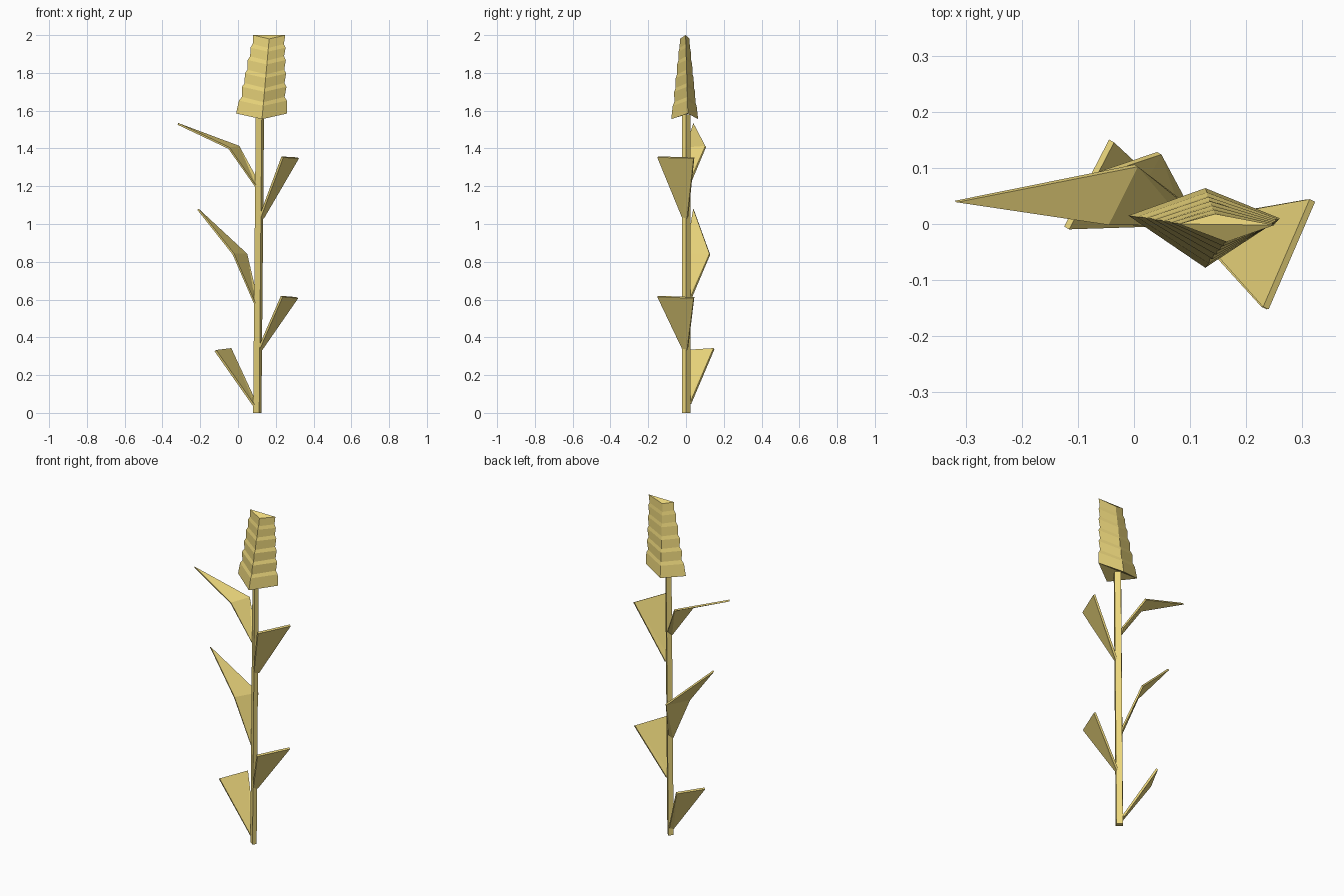
import bpy, bmesh

if "Cube" in bpy.data.objects:
    bpy.data.objects.remove(bpy.data.objects["Cube"])

straw = bpy.data.materials.new("straw")
straw.diffuse_color = (0.83, 0.67, 0.20, 1)
straw.use_nodes = True
straw.node_tree.nodes["Principled BSDF"].inputs["Base Color"].default_value = straw.diffuse_color


def make(name, verts, faces, thickness=0):
    me = bpy.data.meshes.new(name)
    me.from_pydata(verts, [], faces)
    bm = bmesh.new()
    bm.from_mesh(me)
    bmesh.ops.recalc_face_normals(bm, faces=bm.faces)
    bm.to_mesh(me)
    bm.free()
    ob = bpy.data.objects.new(name, me)
    bpy.context.collection.objects.link(ob)
    me.materials.append(straw)
    if thickness:
        mod = ob.modifiers.new("thickness", 'SOLIDIFY')
        mod.thickness = thickness
        mod.offset = 0
    return ob


def loft(name, rings):
    """Skin a stack of four-cornered rings and cap both ends."""
    verts = [v for r in rings for v in r]
    faces = [(4*i + j, 4*i + (j+1) % 4, 4*i + 4 + (j+1) % 4, 4*i + 4 + j)
             for i in range(len(rings) - 1) for j in range(4)]
    n = len(verts)
    faces += [(0, 1, 2), (0, 2, 3), (n-4, n-3, n-2), (n-4, n-2, n-1)]
    return make(name, verts, faces)


# Four-sided stem, leaning slightly to the right
def stem_ring(z, dx):
    return [(0.08 + dx, 0.003, z), (0.112 + dx, -0.022, z),
            (0.124 + dx, 0, z), (0.1 + dx, 0.025, z)]


loft("stem", [stem_ring(0, 0), stem_ring(1.58, 0.014)])


# Seed head: tapering diamond section with pinched bands
def head_ring(z, s):
    t = (z - 1.555) / 0.425
    mix = lambda a, b: a + (b - a) * t
    cx = mix(0.127, 0.165)
    lift = mix(0.03, 0.02)
    return [(cx + (mix(-0.01, 0.08) - cx) * s, mix(0.015, 0), z + lift),
            (cx, mix(-0.078, -0.032) * s, z),
            (cx + (mix(0.26, 0.25) - cx) * s, mix(0.01, -0.002), z + lift),
            (cx - 0.02 * t, mix(0.064, 0.018) * s, z)]


rings = [head_ring(1.555, 1.0)]
for z in (1.625, 1.70, 1.772, 1.845, 1.912):
    rings += [head_ring(z, 1.0), head_ring(z + 0.02, 0.91)]
rings.append(head_ring(1.98, 1.0))
loft("seed_head", rings)

# Short wedge leaves: base pair on the stem, two outer corners
wedges = {
    "leaf_low_left": [(0.083, 0.0, 0.04), (-0.12, -0.007, 0.33),
                      (-0.04, 0.148, 0.34), (0.095, 0.024, 0.05)],
    "leaf_low_right": [(0.113, -0.02, 0.345), (0.232, -0.15, 0.617),
                       (0.314, 0.042, 0.61), (0.124, 0.008, 0.335)],
    "leaf_high_right": [(0.118, -0.02, 1.04), (0.235, -0.15, 1.355),
                        (0.318, 0.042, 1.35), (0.132, 0.008, 1.03)],
}
for name, v in wedges.items():
    make(name, v, [(0, 1, 2), (0, 2, 3)], 0.012)

# Pointed leaves: base pair, wide middle, bent-over tip
pointed = {
    "leaf_mid_left": [(0.088, 0.0, 0.58), (-0.025, 0.0, 0.842),
                      (0.045, 0.126, 0.84), (0.1, 0.027, 0.61),
                      (-0.212, 0.04, 1.078)],
    "leaf_high_left": [(0.093, 0.0, 1.2), (-0.048, 0.0, 1.402),
                       (0.004, 0.104, 1.41), (0.103, 0.027, 1.23),
                       (-0.318, 0.04, 1.53)],
}
for name, v in pointed.items():
    make(name, v, [(0, 1, 2), (0, 2, 3), (1, 4, 2)], 0.01)
